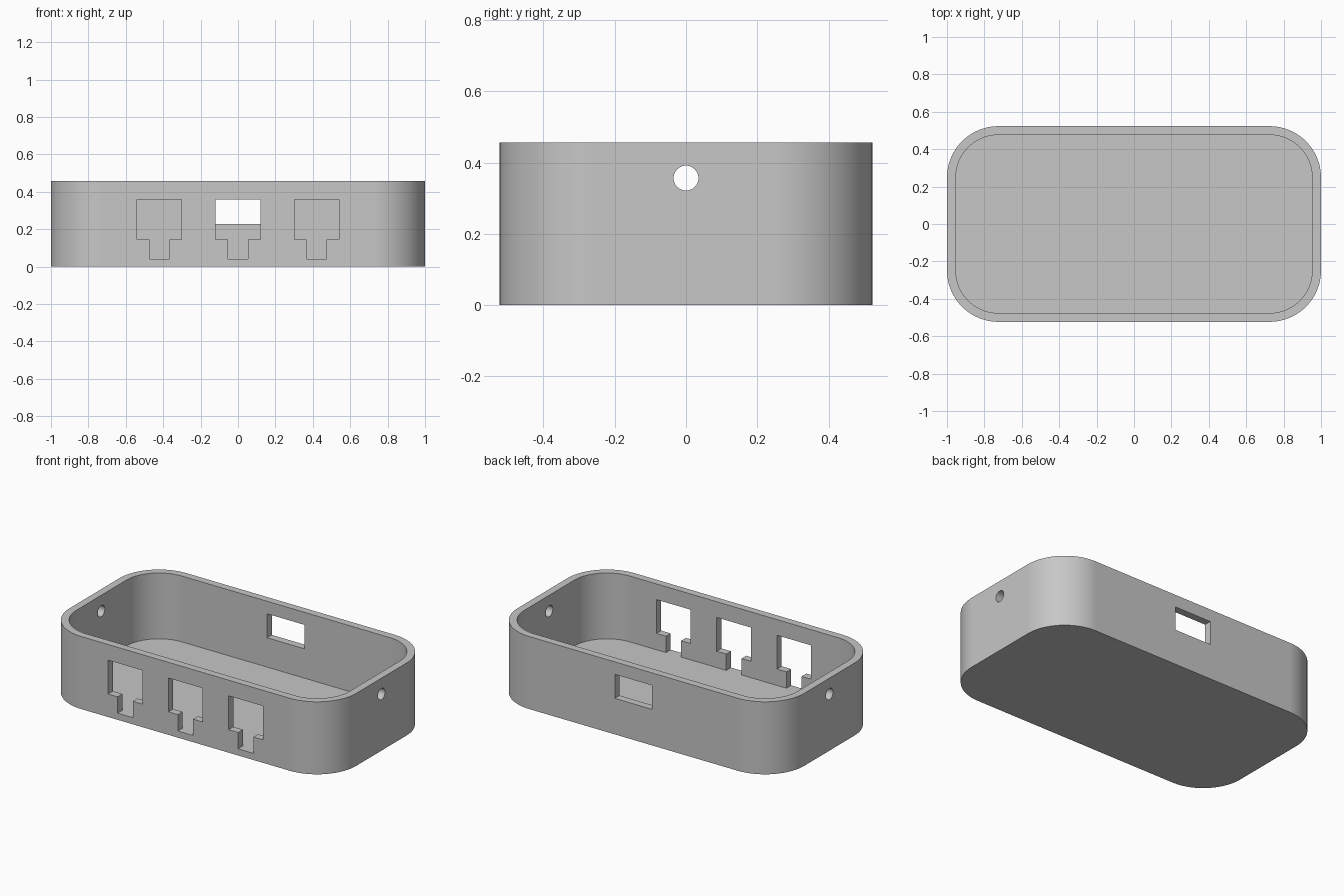
import bpy, bmesh, math
from mathutils import Vector

cube = bpy.data.objects.get("Cube")
if cube:
    bpy.data.objects.remove(cube, do_unlink=True)

HALF_X, HALF_Y, HEIGHT = 1.0, 0.523, 0.457
WALL, FLOOR, RADIUS = 0.047, 0.042, 0.275

grey = bpy.data.materials.new("plain grey")
grey.use_nodes = True
colour = (0.57, 0.57, 0.57, 1)
grey.diffuse_color = colour
grey.node_tree.nodes["Principled BSDF"].inputs["Base Color"].default_value = colour


def prism(name, profile, axis, start, end):
    """Extrude a 2D profile along x, y or z."""
    place = {"x": lambda u, v, w: (w, u, v),
             "y": lambda u, v, w: (u, w, v),
             "z": lambda u, v, w: (u, v, w)}[axis]
    bm = bmesh.new()
    base = bm.faces.new([bm.verts.new(place(u, v, start)) for u, v in profile])
    grown = bmesh.ops.extrude_face_region(bm, geom=[base])
    moved = [g for g in grown["geom"] if isinstance(g, bmesh.types.BMVert)]
    bmesh.ops.translate(bm, verts=moved, vec=Vector(place(0, 0, end - start)))
    bmesh.ops.recalc_face_normals(bm, faces=bm.faces)
    mesh = bpy.data.meshes.new(name)
    bm.to_mesh(mesh)
    bm.free()
    mesh.materials.append(grey)
    obj = bpy.data.objects.new(name, mesh)
    bpy.context.collection.objects.link(obj)
    return obj


def arc(cx, cy, r, first, last, steps):
    angles = [math.radians(first + (last - first) * i / steps) for i in range(steps + 1)]
    return [(cx + r * math.cos(a), cy + r * math.sin(a)) for a in angles]


def rounded_rect(hx, hy, r, steps=24):
    points = []
    for i, (sx, sy) in enumerate([(1, 1), (-1, 1), (-1, -1), (1, -1)]):
        points += arc(sx * (hx - r), sy * (hy - r), r, 90 * i, 90 * i + 90, steps)
    return points


# Outer shell of the tray
tray = prism("tray_case", rounded_rect(HALF_X, HALF_Y, RADIUS), "z", 0, HEIGHT)

# Inside hollow, open at the top
cutters = [prism("hollow_cutter",
                 rounded_rect(HALF_X - WALL, HALF_Y - WALL, RADIUS - WALL),
                 "z", FLOOR, HEIGHT + 0.2)]

# Three T-shaped front ports, stems reaching down to the floor
half_t = [(0.053, FLOOR), (0.053, 0.145), (0.119, 0.145), (0.119, 0.358)]
for x in (-0.42, 0, 0.42):
    profile = [(x + u, v) for u, v in half_t]
    profile += [(x - u, v) for u, v in reversed(half_t)]
    cutters.append(prism("port_cutter", profile, "y", -HALF_Y - 0.1, -HALF_Y + 0.15))

# Back window
window = [(-0.13, 0.227), (0.13, 0.227), (0.13, 0.378), (-0.13, 0.378)]
cutters.append(prism("window_cutter", window, "y", HALF_Y - 0.15, HALF_Y + 0.1))

# Round hole through both end walls
hole = arc(0, 0.357, 0.035, 0, 360, 32)[:-1]
cutters.append(prism("hole_cutter", hole, "x", -HALF_X - 0.1, HALF_X + 0.1))

bpy.ops.object.select_all(action="DESELECT")
bpy.context.view_layer.objects.active = tray
tray.select_set(True)
for cutter in cutters:
    cut = tray.modifiers.new("cut", "BOOLEAN")
    cut.operation, cut.solver, cut.object = "DIFFERENCE", "EXACT", cutter
    bpy.ops.object.modifier_apply(modifier=cut.name)
    bpy.data.objects.remove(cutter, do_unlink=True)

# Smooth rounded corners with crisp rims and flat walls
bpy.ops.object.shade_smooth_by_angle(angle=math.radians(30))
weighted = tray.modifiers.new("flat walls", "WEIGHTED_NORMAL")
weighted.keep_sharp = True
